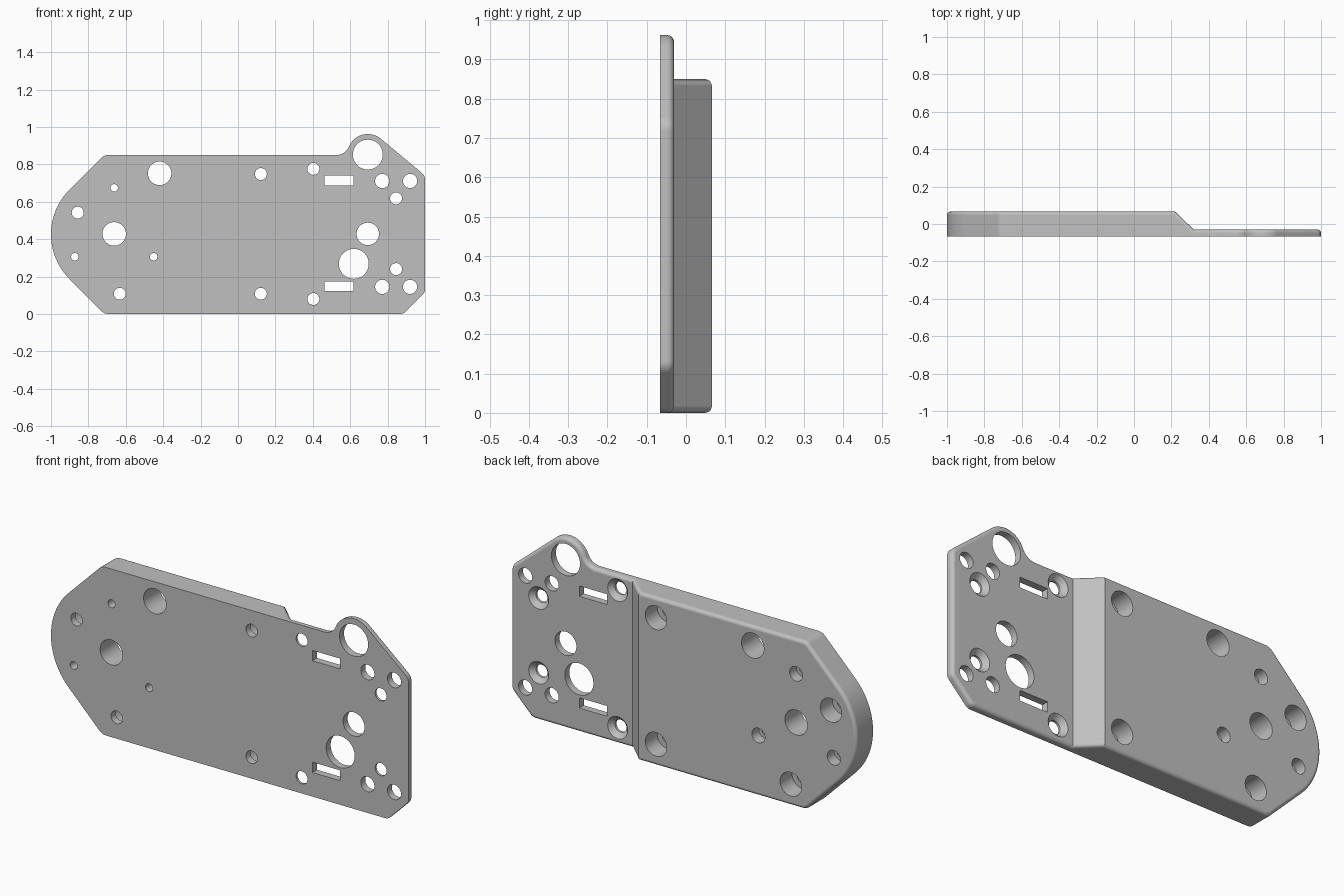
import bpy, bmesh
from math import sin, cos, tan, pi, atan2, acos, hypot
from mathutils import Vector

cube = bpy.data.objects.get("Cube")
if cube:
    bpy.data.objects.remove(cube, do_unlink=True)

FRONT, THIN, THICK = -0.066, -0.03, 0.066   # y levels of the plate
RAMP_A, RAMP_B = 0.22, 0.32                 # ramp start and end in x
TOP = 0.85


def arc(center, r, a0, a1, n):
    return [Vector((center[0] + r * cos(a0 + (a1 - a0) * i / n),
                    center[1] + r * sin(a0 + (a1 - a0) * i / n)))
            for i in range(n + 1)]


def fillet(a, p, b, r, n=6):
    """Round the corner p between points a and b."""
    a, p, b = Vector(a), Vector(p), Vector(b)
    u, v = (a - p).normalized(), (b - p).normalized()
    half = u.angle(v) / 2
    c = p + (u + v).normalized() * (r / sin(half))
    t0, t1 = p + u * (r / tan(half)) - c, p + v * (r / tan(half)) - c
    a0 = atan2(t0.y, t0.x)
    d = (atan2(t1.y, t1.x) - a0 + pi) % (2 * pi) - pi
    return arc(c, r, a0, a0 + d, n)


# Outline in x, z, clockwise from the lower left
low, tip, high = (-0.714, 0), (-1.14, 0.426), (-0.716, TOP)
boss, boss_r, neck_r = Vector((0.694, 0.852)), 0.11, 0.07
rise = TOP + neck_r - boss.y
neck = Vector((boss.x - ((boss_r + neck_r) ** 2 - rise ** 2) ** 0.5, TOP + neck_r))
toward = atan2(boss.y - neck.y, boss.x - neck.x)
shoulder = Vector((1, 0.74))
d = shoulder - boss
touch = atan2(d.y, d.x) + acos(boss_r / d.length)
boss_arc = arc(boss, boss_r, toward + pi, touch, 18)
chin_a, chin_b = (1, 0.115), (0.885, 0)

outline = fillet((RAMP_A, 0), low, tip, 0.05)
outline += fillet(low, tip, high, 0.338, 28)
outline += fillet(tip, high, (0, TOP), 0.05)
outline += [Vector((RAMP_A, TOP)), Vector((RAMP_B, TOP))]
outline += arc(neck, neck_r, -pi / 2, toward, 8)[:-1] + boss_arc
outline += fillet(boss_arc[-1], shoulder, chin_a, 0.05)
outline += fillet(shoulder, chin_a, chin_b, 0.04)
outline += fillet(chin_a, chin_b, (RAMP_B, 0), 0.04)
outline += [Vector((RAMP_B, 0)), Vector((RAMP_A, 0))]


def back_y(x):
    return THICK if x <= RAMP_A + 1e-4 else THIN


# Stepped plate body
bm = bmesh.new()
front = [bm.verts.new((p.x, FRONT, p.y)) for p in outline]
back = [bm.verts.new((p.x, back_y(p.x), p.y)) for p in outline]
bm.faces.new(front)
n = len(outline)
for i in range(n):
    j = (i + 1) % n
    bm.faces.new((front[i], front[j], back[j], back[i]))
eps = 1e-4
back_faces = set()
for x0, x1 in ((-2, RAMP_A), (RAMP_A, RAMP_B), (RAMP_B, 2)):
    loop = [v for v in back if x0 - eps <= v.co.x <= x1 + eps]
    back_faces.add(bm.faces.new(loop))
bmesh.ops.recalc_face_normals(bm, faces=bm.faces)
# Rounded rim around the back
rim = [e for e in bm.edges if sum(f in back_faces for f in e.link_faces) == 1]
bmesh.ops.bevel(bm, geom=rim, offset=0.018, segments=5, profile=0.5,
                affect='EDGES', clamp_overlap=False)
mesh = bpy.data.meshes.new("mounting_plate")
bm.to_mesh(mesh)
bm.free()
plate = bpy.data.objects.new("mounting_plate", mesh)
bpy.context.collection.objects.link(plate)

# Hole cutters: turned profiles of (radius, y)
cut = bmesh.new()


def turned_cutter(x, z, profile, sides=40):
    rings = [[cut.verts.new((x + r * cos(2 * pi * i / sides), y,
                             z + r * sin(2 * pi * i / sides)))
              for i in range(sides)] for r, y in profile]
    cut.faces.new(rings[0])
    cut.faces.new(rings[-1])
    for a, b in zip(rings, rings[1:]):
        for i in range(sides):
            j = (i + 1) % sides
            cut.faces.new((a[i], a[j], b[j], b[i]))


def straight(r):
    return [(r, -0.2), (r, 0.2)]


def stepped(r, wide, floor):
    return [(r, -0.2), (r, floor), (wide, floor), (wide, 0.2)]


def countersunk(r, wide):
    return [(r, -0.2), (r, THIN - (wide - r)), (wide, THIN), (wide, 0.2)]


hole_groups = [
    (straight(0.063), [(-0.419, 0.752), (-0.662, 0.428)]),
    (straight(0.08), [(0.694, 0.852), (0.619, 0.268)]),
    (straight(0.06), [(0.694, 0.428)]),
    (straight(0.038), [(0.771, 0.711), (0.92, 0.711), (0.771, 0.145), (0.92, 0.145)]),
    (countersunk(0.032, 0.056), [(0.403, 0.776), (0.403, 0.08),
                                 (0.845, 0.618), (0.845, 0.24)]),
    (stepped(0.032, 0.06, -0.03), [(0.122, 0.748), (0.122, 0.108),
                                   (-0.857, 0.542), (-0.632, 0.108)]),
    (stepped(0.02, 0.037, 0.01), [(-0.662, 0.674), (-0.873, 0.306), (-0.451, 0.306)]),
]
for profile, centers in hole_groups:
    for x, z in centers:
        turned_cutter(x, z, profile)
# Strap slots
for z in (0.713, 0.148):
    made = bmesh.ops.create_cube(cut, size=1)["verts"]
    bmesh.ops.scale(cut, vec=(0.155, 0.4, 0.052), verts=made)
    bmesh.ops.translate(cut, vec=(0.54, 0, z), verts=made)
bmesh.ops.recalc_face_normals(cut, faces=cut.faces)
cut_mesh = bpy.data.meshes.new("hole_cutter")
cut.to_mesh(cut_mesh)
cut.free()
cutter = bpy.data.objects.new("hole_cutter", cut_mesh)
cutter.hide_render = True
bpy.context.collection.objects.link(cutter)

# Cut the holes
for o in bpy.context.selected_objects:
    o.select_set(False)
bpy.context.view_layer.objects.active = plate
plate.select_set(True)
mod = plate.modifiers.new("holes", 'BOOLEAN')
mod.operation, mod.solver, mod.object = 'DIFFERENCE', 'EXACT', cutter
bpy.ops.object.modifier_apply(modifier=mod.name)
bpy.data.objects.remove(cutter, do_unlink=True)

# Grey finish with smooth rims
grey = bpy.data.materials.new("plain_grey")
grey.use_nodes = True
color = (0.53, 0.53, 0.53, 1)
grey.diffuse_color = color
grey.node_tree.nodes["Principled BSDF"].inputs["Base Color"].default_value = color
plate.data.materials.clear()
plate.data.materials.append(grey)
bpy.ops.object.shade_smooth_by_angle(angle=pi / 6)
weighted = plate.modifiers.new("flat_faces", 'WEIGHTED_NORMAL')
weighted.keep_sharp = True
